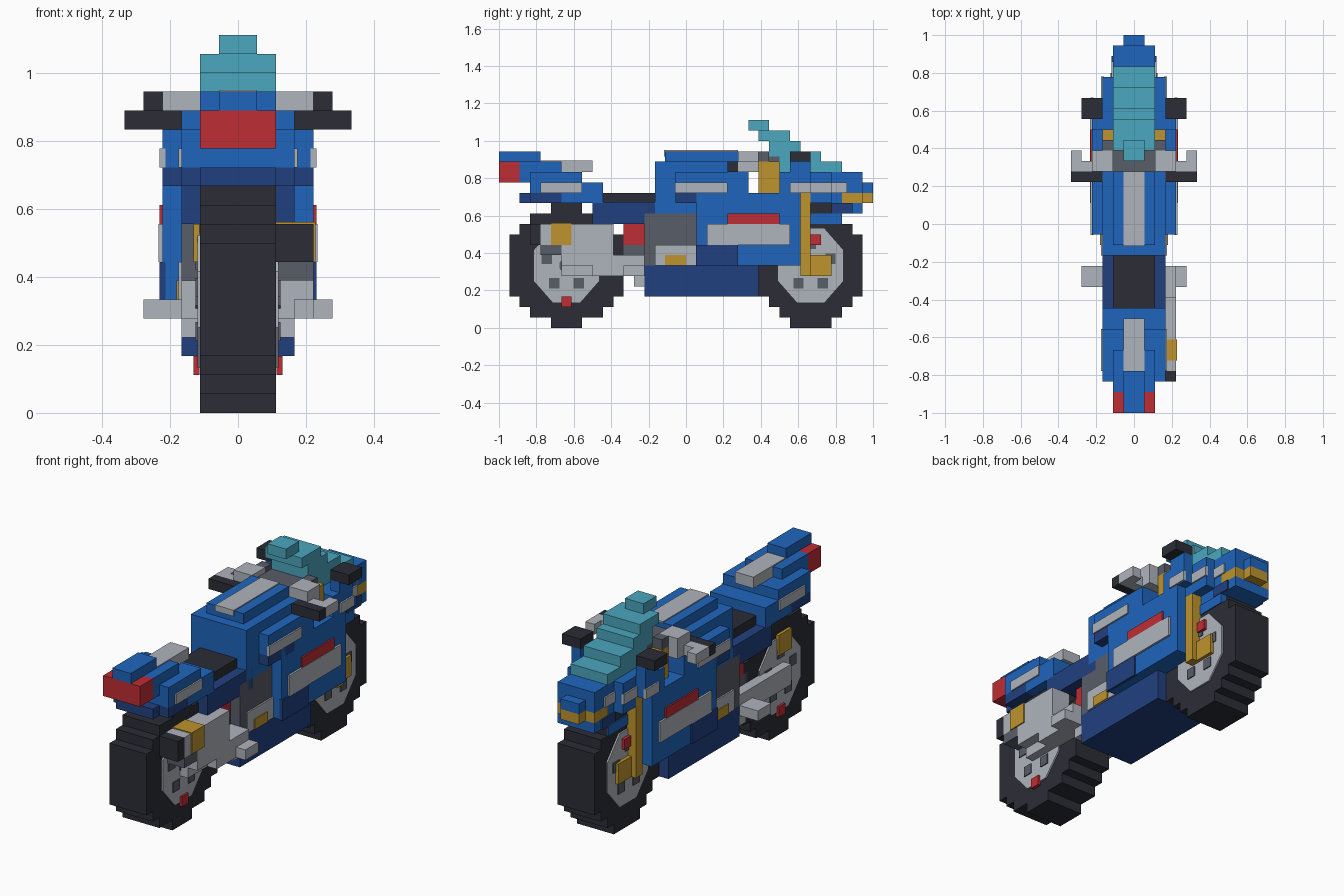
import bpy, bmesh, math
from mathutils import Matrix

UNIT = 1 / 18      # edge of one building cube
SKIN = 0.15        # thickness of painted plates, in cubes

if "Cube" in bpy.data.objects:
    bpy.data.objects.remove(bpy.data.objects["Cube"], do_unlink=True)


def material(name, *rgb):
    mat = bpy.data.materials.new(name)
    mat.use_nodes = True
    mat.diffuse_color = (*rgb, 1)
    mat.node_tree.nodes["Principled BSDF"].inputs["Base Color"].default_value = (*rgb, 1)
    return mat


blue = material("bright blue", .014, .13, .51)
navy = material("navy blue", .015, .051, .216)
teal = material("teal glass", .07, .39, .515)
silver = material("light silver", .43, .456, .503)
grey = material("dark grey", .098, .109, .138)
black = material("rubber black", .025, .026, .037)
red = material("signal red", .515, .026, .034)
gold = material("gold", .515, .296, .026)


def finish(name, mat, bm):
    bmesh.ops.recalc_face_normals(bm, faces=bm.faces)
    bmesh.ops.scale(bm, vec=(UNIT, UNIT, UNIT), verts=bm.verts)
    mesh = bpy.data.meshes.new(name)
    bm.to_mesh(mesh)
    bm.free()
    mesh.materials.append(mat)
    bpy.context.collection.objects.link(bpy.data.objects.new(name, mesh))


def add_box(bm, *spans):
    middle = [(a + b) / 2 for a, b in spans]
    size = [b - a for a, b in spans]
    bmesh.ops.create_cube(bm, size=1, matrix=Matrix.Translation(middle) @ Matrix.Diagonal((*size, 1)))


def block(name, mat, half, y, z):
    """One box centred across the bike."""
    bm = bmesh.new()
    add_box(bm, (-half, half), y, z)
    finish(name, mat, bm)


def pair(name, mat, x, y, z, sides=(1, -1)):
    """The same box on both sides."""
    bm = bmesh.new()
    for s in sides:
        add_box(bm, sorted((s * x[0], s * x[1])), y, z)
    finish(name, mat, bm)


def plate(name, mat, x, y, z, sides=(1, -1)):
    """A thin painted patch on the outside of a side face."""
    pair(name, mat, (x - SKIN, x + SKIN), y, z, sides)


def wheel(name, centre, half, rim):
    # Stepped tyre: every slab is narrower and taller than the last
    bm = bmesh.new()
    for inset, rise in ((0, 3), (1, 2), (2, 1), (half - rim, 0)):
        add_box(bm, (-2, 2), (centre - half + inset, centre + half - inset), (rise, 12 - rise))
    finish(name + "_tyre", black, bm)
    # Faceted rim face and hub
    for part, mat, radius, depth in (("_rim", silver, 3.9, 2 + SKIN), ("_hub", grey, .8, 2.25)):
        bm = bmesh.new()
        turn = Matrix.Rotation(math.pi / 2, 4, "Y") @ Matrix.Rotation(math.pi / 8, 4, "Z")
        bmesh.ops.create_cone(bm, cap_ends=True, segments=8, radius1=radius, radius2=radius,
                              depth=2 * depth, matrix=Matrix.Translation((0, centre, 6)) @ turn)
        bmesh.ops.scale(bm, vec=(1, .88, 1), space=Matrix.Translation((0, -centre, -6)), verts=bm.verts)
        finish(name + part, mat, bm)
    # Openings between the spokes
    bm = bmesh.new()
    for k in range(5):
        a = math.pi * (.5 + .4 * k)
        y, z = centre + 2 * math.cos(a), 6 + 2.1 * math.sin(a)
        add_box(bm, (-2.25, 2.25), (y - .5, y + .5), (z - .5, z + .5))
    finish(name + "_spoke_gaps", grey, bm)


wheel("rear_wheel", -11.5, 5.5, 1.5)
wheel("front_wheel", 12, 5, 2)
plate("rear_valve", red, 2.2, (-12, -11), (2, 3))
plate("front_brake_line", red, 2.3, (12, 13), (8, 9))
pair("front_caliper", gold, (2, 2.5), (12, 14), (5, 7))

# Engine, belly and main fairing
block("belly_pan", navy, 3, (-4, 7), (3, 6))
block("engine", grey, 3, (-4, 3), (6, 11))
block("frame_core", grey, 2.5, (1, 7), (6, 13))
plate("engine_cover", silver, 3, (-3, 1), (6, 8))
plate("engine_badge", gold, 3.1, (-2, 0), (6, 7))
pair("side_fairing", blue, (2, 4), (1, 11), (6, 13))
plate("fairing_lower_patch", navy, 4, (.95, 5), (5.95, 8))
plate("fairing_panel", silver, 4.05, (2, 10), (8, 10))
plate("fairing_stripe", red, 4, (4, 9), (10, 11))

# Tank and seat
block("tank", blue, 3, (-3, 6), (11, 15))
block("tank_upper", blue, 3, (-3, 5), (15, 16))
block("tank_top", blue, 2, (-2, 5), (16, 17))
block("tank_stripe", silver, 1, (-2.1, 5), (16.5, 17.1))
pair("tank_side", blue, (3, 4), (-1, 6), (13, 15))
pair("tank_side_base", navy, (3, 4), (-1, 3), (12, 13))
plate("tank_side_panel", silver, 4, (-1.05, 4), (13, 14))
block("seat_base", navy, 3, (-9, -2), (10, 12))
block("seat", black, 2, (-8, -3), (12, 13))
pair("seat_edge", navy, (2, 3), (-8, -3), (11.5, 12.1))

# Tail
block("tail_base", navy, 3, (-15, -12), (12, 13))
block("tail_underside", navy, 2, (-16, -12), (12, 13))
block("tail_front", blue, 3, (-12, -8), (12, 13))
block("tail_body", blue, 3, (-15, -8), (13, 14))
plate("tail_side_panel", silver, 3, (-14, -10), (13, 14))
block("tail_middle", blue, 2, (-16, -10), (14, 15))
pair("tail_shoulder", blue, (2, 3), (-15, -10), (14, 15))
block("tail_upper", blue, 2, (-16, -12), (15, 16))
block("tail_light", red, 2, (-18, -16), (14, 16))
block("tail_tip", blue, 1, (-18, -14), (16, 17))
block("tail_inlay", silver, 1, (-14, -9), (15, 16.1))

# Rear suspension, swing arm, pegs
block("shock_spring", red, 2, (-6, -4), (8, 10))
block("swing_pivot", grey, 2, (-7, -4), (6, 8))
pair("swing_arm", silver, (2, 3), (-12, -4), (5, 7))
pair("foot_peg", silver, (2, 5), (-6, -4), (5, 6))
pair("peg_bracket", silver, (2, 3), (-5, -4), (4, 5))
plate("rear_caliper", gold, 2.2, (-13, -11), (8, 10), (-1,))

# Exhaust on one side only
pair("exhaust_pipe", silver, (2, 4), (-9, -4), (5, 7), (1,))
pair("exhaust_bend", silver, (2, 4), (-12, -7), (6, 8), (1,))
pair("muffler", silver, (2, 4), (-14, -7), (8, 10), (1,))
pair("muffler_band", gold, (2, 4.1), (-13, -11), (8, 10.1), (1,))
pair("muffler_end", black, (2, 4), (-15, -14), (8, 10), (1,))
pair("muffler_bracket", grey, (2, 4), (-14, -12), (7, 8), (1,))

# Fork and handlebars
pair("fork_lower", gold, (2, 3), (11, 12), (5, 13))
pair("fork_upper", gold, (2, 3), (7, 9), (13, 16))
block("steering_stem", grey, 2, (5, 9), (15, 16.5))
pair("bar_clamp", silver, (2, 4), (5, 7), (15, 17))
pair("bar_clamp_front", grey, (2, 3), (7, 8), (15, 17))
pair("bar_joint", silver, (4, 5), (5, 6), (15, 16))
pair("brake_lever", silver, (5, 6), (5, 7), (15, 16))
pair("hand_grip", black, (3, 6), (4, 5), (15, 16))
pair("mirror", black, (3, 5), (10, 12), (16, 17))
pair("mirror_stalk", blue, (3, 4), (10, 12), (15, 16))

# Nose and front mudguard
block("nose_core", blue, 2, (8, 15), (12, 15))
pair("nose_cheek", blue, (2, 3), (9, 14), (12, 15))
pair("nose_side", blue, (3, 4), (9, 12), (13, 15))
plate("nose_side_panel", silver, 4, (10, 12.05), (13, 14))
plate("nose_cheek_panel", silver, 3, (12, 14.05), (13, 14))
plate("nose_front_panel", silver, 2, (14, 15.5), (13, 14))
block("nose_front", blue, 2, (15, 17), (13, 15))
block("nose_tip", blue, 1, (17, 18), (13, 14))
block("headlight", gold, 2, (15, 17), (12, 13))
block("headlight_tip", gold, 1, (17, 18), (12, 13))
block("nose_lower", blue, 2, (11, 17), (11, 12))
plate("nose_lower_patch", navy, 2, (14, 16), (11, 12))
pair("mudguard", blue, (1.5, 2.1), (11, 15), (10, 11))

# Stepped windscreen, each row further back than the one below
for row, (half, back, front) in enumerate(((2, 8, 15), (2, 8, 13), (2, 8, 11), (2, 7, 10), (1, 6, 8))):
    block("windscreen_row_%d" % (row + 1), teal, half, (back, front), (15 + row, 16 + row))
